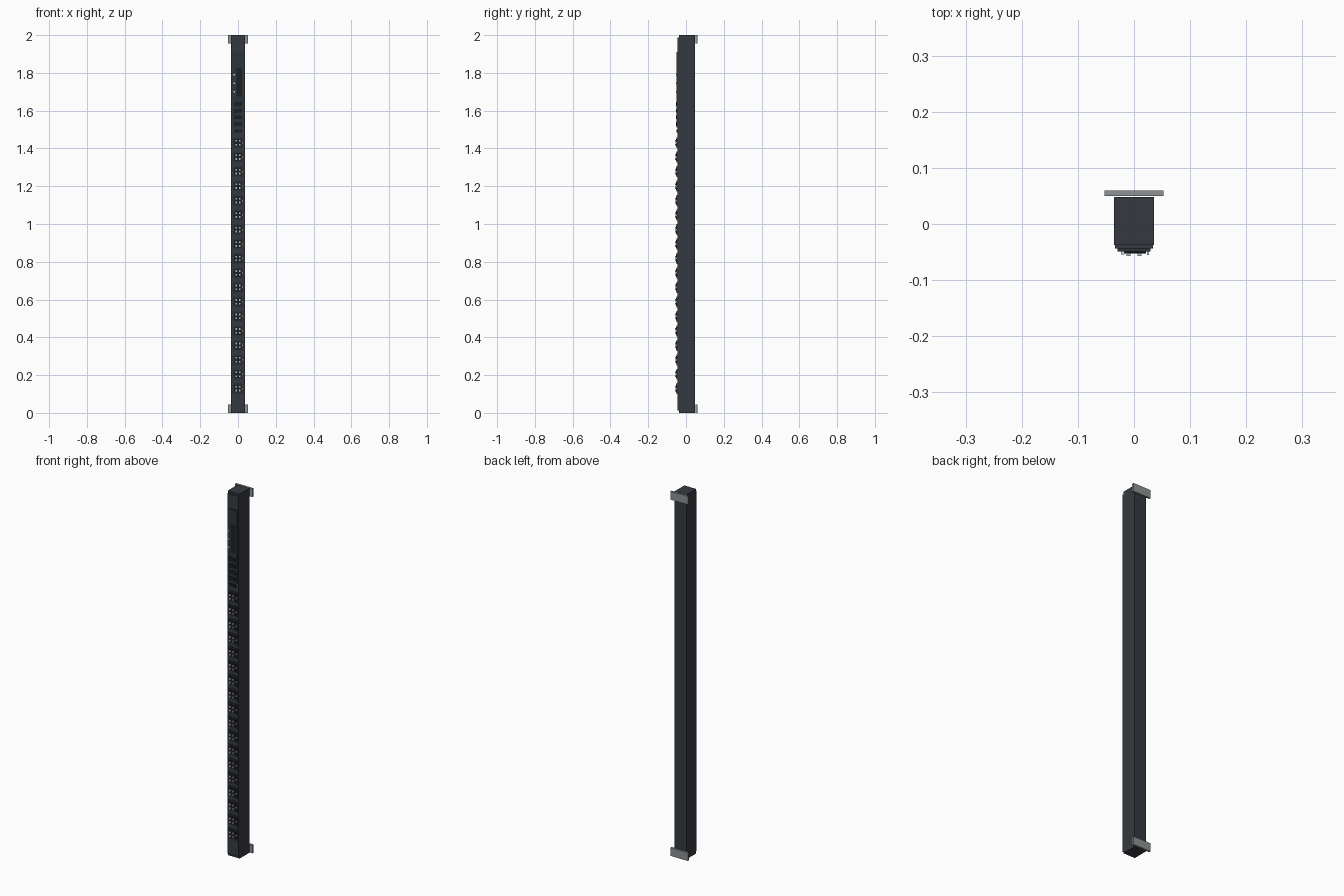
import bpy, bmesh
from mathutils import Matrix, Vector

if "Cube" in bpy.data.objects:
    bpy.data.objects.remove(bpy.data.objects["Cube"])


def mat(name, c):
    m = bpy.data.materials.new(name)
    m.diffuse_color = (*c, 1)
    m.use_nodes = True
    m.node_tree.nodes["Principled BSDF"].inputs["Base Color"].default_value = m.diffuse_color
    return m


CASE = mat("charcoal case", (0.036, 0.042, 0.052))
PANEL = mat("dark panel", (0.027, 0.033, 0.040))
BLACK = mat("black plastic", (0.012, 0.014, 0.017))
STEEL = mat("bracket steel", (0.27, 0.29, 0.30))
PIN = mat("light pin", (0.50, 0.53, 0.55))
LED = mat("indicator white", (0.65, 0.72, 0.72))


def make(name, boxes, m, bevel=0):
    """One object from a list of (x0, x1, y0, y1, z0, z1) boxes."""
    bm = bmesh.new()
    for x0, x1, y0, y1, z0, z1 in boxes:
        t = Matrix.Translation(Vector((x0 + x1, y0 + y1, z0 + z1)) / 2)
        s = Matrix.Diagonal((x1 - x0, y1 - y0, z1 - z0, 1))
        bmesh.ops.create_cube(bm, size=1, matrix=t @ s)
    me = bpy.data.meshes.new(name)
    bm.to_mesh(me)
    bm.free()
    me.materials.append(m)
    ob = bpy.data.objects.new(name, me)
    bpy.context.collection.objects.link(ob)
    if bevel:
        b = ob.modifiers.new("bevel", 'BEVEL')
        b.width, b.segments = bevel, 1
    return ob


def mid(w, y0, y1, z, h, x=0):
    """Box centred on x and z, with half width w and half height h."""
    return (x - w, x + w, y0, y1, z - h, z + h)


# main housing and front cover
make("housing", [mid(0.036, -0.037, 0.048, 1, 1)], CASE)
make("front_cover", [mid(0.034, -0.044, -0.036, 1, 0.988)], CASE)

# wall brackets at both ends
make("mounting_brackets", [mid(0.053, 0.050, 0.060, z, 0.0225) for z in (0.0225, 1.9775)], STEEL)

# control panel with display, buttons and indicator lamps
make("control_panel", [mid(0.029, -0.049, -0.043, 1.71, 0.2)], PANEL)
make("display", [mid(0.014, -0.051, -0.048, 1.75, 0.075, 0.006)], BLACK)
make("buttons", [mid(0.02, -0.053, -0.048, 1.53 + 0.035 * i, 0.010) for i in range(4)], BLACK)
make("status_lamps", [mid(0.003, -0.054, -0.048, z, 0.004, -0.02) for z in (1.70, 1.745, 1.79)], LED)
make("breaker", [mid(0.02, -0.049, -0.043, 1.492, 0.008)], BLACK)

# row of outlets: bezel, socket, four contacts and a lamp
rows = [0.128 + 0.0766 * i for i in range(18)]
make("outlet_bezels", [mid(0.029, -0.049, -0.043, z, 0.029) for z in rows], PANEL)
make("outlet_sockets", [mid(0.021, -0.053, -0.048, z, 0.021) for z in rows], BLACK)
make("outlet_contacts", [mid(0.0035, -0.057, -0.052, z + dz, 0.0045, x)
                         for z in rows for dz in (-0.01, 0.01) for x in (-0.01, 0.01)], PIN)
make("outlet_lamps", [mid(0.002, -0.055, -0.048, z, 0.004, 0.025) for z in rows], LED)
